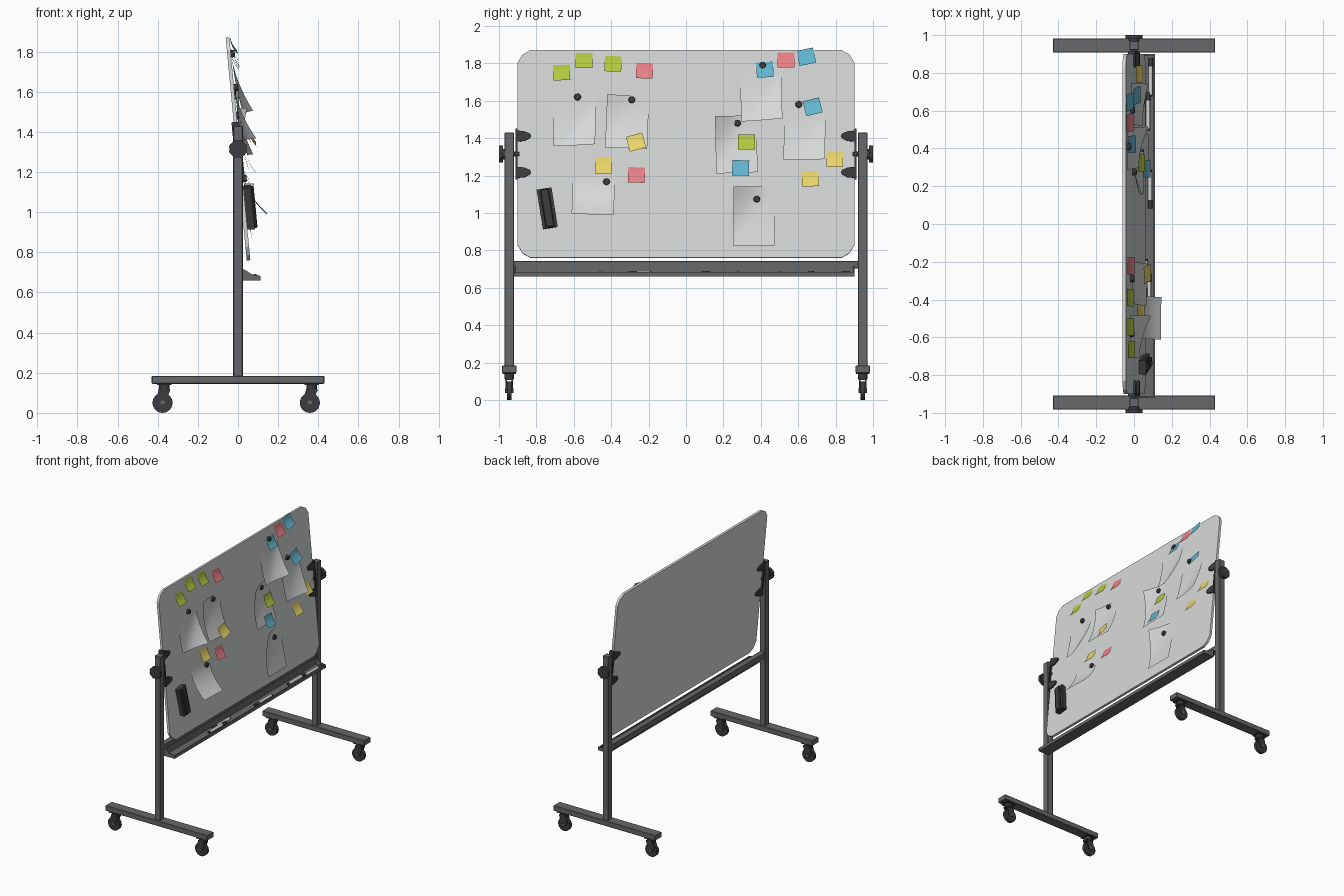
import bpy, bmesh, math
from mathutils import Matrix, Vector

if "Cube" in bpy.data.objects:
    bpy.data.objects.remove(bpy.data.objects["Cube"])


def material(name, r, g, b):
    m = bpy.data.materials.new(name)
    m.diffuse_color = (r, g, b, 1)
    m.use_nodes = True
    m.node_tree.nodes["Principled BSDF"].inputs["Base Color"].default_value = m.diffuse_color
    return m


WHITE = material("board white", .68, .70, .69)
GREY = material("frame grey", .14, .14, .145)
BLACK = material("black plastic", .045, .045, .047)
GREEN = material("note green", .44, .58, .05)
RED = material("note red", .85, .23, .25)
BLUE = material("note blue", .12, .46, .62)
YELLOW = material("note yellow", .86, .70, .15)

# Board frame: local x = board normal, y = along, z = up the board; tilts about the pivot
PIVOT_Z = 1.315
TILT = Matrix.Translation((0, 0, PIVOT_Z)) @ Matrix.Rotation(-math.radians(5.4), 4, 'Y')
FLAT = Matrix.Identity(4)


def finish(name, bm, mat, M=FLAT, smooth=False):
    bm.transform(M)
    me = bpy.data.meshes.new(name)
    bm.to_mesh(me)
    bm.free()
    me.materials.append(mat)
    ob = bpy.data.objects.new(name, me)
    bpy.context.collection.objects.link(ob)
    if smooth:
        bpy.ops.object.select_all(action='DESELECT')
        bpy.context.view_layer.objects.active = ob
        ob.select_set(True)
        bpy.ops.object.shade_smooth_by_angle(angle=math.radians(35))
    return ob


def box(name, mat, x, y, z, M=FLAT, bevel=0):
    """Box from (min, max) ranges."""
    bm = bmesh.new()
    bmesh.ops.create_cube(bm, size=1)
    for v in bm.verts:
        v.co = Vector([r[0] if c < 0 else r[1] for c, r in zip(v.co, (x, y, z))])
    bmesh.ops.recalc_face_normals(bm, faces=bm.faces)
    if bevel:
        bmesh.ops.bevel(bm, geom=bm.edges[:], offset=bevel, segments=1, affect='EDGES')
    return finish(name, bm, mat, M)


def cyl(name, mat, c, r, depth, axis='Z', M=FLAT, seg=20, r2=None):
    bm = bmesh.new()
    bmesh.ops.create_cone(bm, cap_ends=True, segments=seg, radius1=r,
                          radius2=r if r2 is None else r2, depth=depth)
    R = {'X': Matrix.Rotation(math.pi / 2, 4, 'Y'),
         'Y': Matrix.Rotation(-math.pi / 2, 4, 'X'), 'Z': FLAT}[axis]
    return finish(name, bm, mat, M @ Matrix.Translation(c) @ R, True)


def prism(name, mat, pts, axis, lo, hi, M=FLAT):
    """Extrude a profile: axis Y takes (x, z) points, axis X takes (y, z) points."""
    bm = bmesh.new()
    place = (lambda p, t: (p[0], t, p[1])) if axis == 'Y' else (lambda p, t: (t, p[0], p[1]))
    f = bm.faces.new([bm.verts.new(place(p, lo)) for p in pts])
    ext = bmesh.ops.extrude_face_region(bm, geom=[f])
    off = Vector((0, hi - lo, 0)) if axis == 'Y' else Vector((hi - lo, 0, 0))
    bmesh.ops.translate(bm, vec=off, verts=[g for g in ext['geom'] if isinstance(g, bmesh.types.BMVert)])
    bmesh.ops.recalc_face_normals(bm, faces=bm.faces)
    return finish(name, bm, mat, M)


def sheet(name, mat, y, z, w, h, rot=0, base=.013, curl=.03, pin=1, corner=(0, 0), lift=0, n=8):
    """Curling paper on the board; y, z are world positions of its centre."""
    bm = bmesh.new()
    bmesh.ops.create_grid(bm, x_segments=n, y_segments=n, size=1)
    c, s = math.cos(math.radians(rot)), math.sin(math.radians(rot))
    for v in bm.verts:
        a, b = v.co.x, v.co.y
        t = max(0, (pin - b) / (pin + 1))
        k = max(0, corner[0] * a + corner[1] * b - .3) / 1.7
        d = base + curl * t * t + lift * k ** 1.5
        shrink = 1 - .5 * lift * k
        p, q = a * w / 2 * shrink, b * h / 2 * shrink
        v.co = (d, y + p * c - q * s, (z - PIVOT_Z) + p * s + q * c)
    return finish(name, bm, mat, TILT, True)


# Whiteboard panel with cut corners
bm = bmesh.new()
bmesh.ops.create_cube(bm, size=1)
bmesh.ops.scale(bm, vec=(.018, 1.80, 1.115), verts=bm.verts)
corners = [e for e in bm.edges if abs(e.verts[0].co.x - e.verts[1].co.x) > .01]
bmesh.ops.bevel(bm, geom=corners, offset=.068, segments=2, profile=.4, affect='EDGES')
finish("whiteboard_panel", bm, WHITE, TILT)

# Stand sides: feet, posts, casters, pivots and clamps
for side, s in (("left", -1), ("right", 1)):
    yc = .945 * s
    box(side + "_foot", GREY, (-.43, .43), (yc - .038, yc + .038), (.145, .185), bevel=.003)
    box(side + "_post", GREY, (-.024, .024), (yc - .025, yc + .025), (.18, 1.43), bevel=.003)
    for end, e in (("rear", -1), ("fore", 1)):
        n, x = f"{side}_{end}_caster_", .367 * e
        box(n + "mount", BLACK, (x - .036, x + .036), (yc - .036, yc + .036), (.138, .147))
        cyl(n + "swivel", BLACK, (x, yc, .127), .026, .03)
        wx = x - .009
        for f in (-1, 1):
            prism(n + "fork", BLACK, [(x - .028, .115), (x + .028, .115), (wx + .018, .045),
                                      (wx - .018, .045), (wx - .03, .075)], 'Y',
                  yc + f * .016 - .003, yc + f * .016 + .003)
        box(n + "crown", BLACK, (x - .028, x + .028), (yc - .022, yc + .022), (.107, .118))
        cyl(n + "wheel", BLACK, (wx, yc, .05), .05, .024, 'Y', seg=24)
        cyl(n + "axle", GREY, (wx, yc, .05), .012, .046, 'Y', seg=12)
    # Pivot shaft and lobed knob
    cyl(side + "_pivot_shaft", BLACK, (0, s * .94, PIVOT_Z), .014, .10, 'Y')
    cyl(side + "_knob_collar", BLACK, (0, s * .975, PIVOT_Z), .028, .014, 'Y')
    bm = bmesh.new()
    bmesh.ops.create_cone(bm, cap_ends=True, segments=24, radius1=.046, radius2=.046, depth=.021)
    for v in bm.verts:
        if round(math.atan2(v.co.y, v.co.x) / (math.pi / 12)) % 3 == 0:
            v.co.x *= .92
            v.co.y *= .92
    finish(side + "_knob", bm, BLACK, Matrix.Translation((0, s * .9895, PIVOT_Z))
           @ Matrix.Rotation(math.pi / 2, 4, 'X'))
    # Clamp plate with two jaws gripping the board edge
    box(side + "_clamp_plate", BLACK, (-.02, .02), tuple(sorted((s * .90, s * .912))), (-.135, .135), TILT)
    for jz in (-.1, .095):
        jaw = [(s * .905, jz - .03), (s * .865, jz - .026), (s * .835, jz - .012),
               (s * .828, jz), (s * .835, jz + .014), (s * .865, jz + .026), (s * .905, jz + .03)]
        for lo, hi in ((.009, .02), (-.02, -.009)):
            prism(side + "_clamp_jaw", BLACK, jaw, 'X', lo, hi, TILT)

# Cross bar and pen tray
box("cross_bar", GREY, (-.022, .022), (-.922, .922), (.703, .743), bevel=.002)
prism("pen_tray", GREY, [(.02, .66), (.11, .66), (.11, .684), (.104, .684), (.104, .667),
                         (.03, .667), (.03, .715), (.02, .715)], 'Y', -.915, .9)
for s in (-1, 1):
    y0 = -.92 if s < 0 else .893
    prism("tray_end_cap", GREY, [(.02, .66), (.112, .66), (.112, .682), (.07, .69),
                                 (.035, .712), (.02, .718)], 'Y', y0, y0 + .008)

# Marker pens: white barrel, black cap and tip
for i, (y, x, cap) in enumerate(((-.38, .08, 1), (-.27, .062, -1), (.2, .085, -1), (.58, .075, 1), (.76, .088, 1))):
    cyl(f"pen_{i}_barrel", WHITE, (x, y, .679), .011, .15, 'Y', seg=12)
    cyl(f"pen_{i}_cap", BLACK, (x, y + cap * .095, .679), .012, .045, 'Y', seg=12)
    cyl(f"pen_{i}_end", BLACK, (x, y - cap * .08, .679), .009, .012, 'Y', seg=12)

# Paper sheets: y, z, width, height, rotation, curl, curled corner, lift
PAPERS = [(-.595, 1.50, .225, .29, 0, .022, (1, -1), .06),
          (-.315, 1.485, .225, .29, -2, .055, (-1, 1), .02),
          (-.495, 1.10, .225, .24, -2, .10, (0, 0), 0),
          (.268, 1.365, .222, .31, 2, .03, (-1, 1), .05),
          (.402, 1.65, .222, .32, 2, .03, (1, -1), .05),
          (.635, 1.44, .222, .32, -1, .03, (1, -1), .03),
          (.362, .98, .222, .32, 0, .02, (-1, 1), .05)]
for i, (y, z, w, h, r, cu, co, li) in enumerate(PAPERS):
    sheet(f"paper_{i}", WHITE, y, z, w, h, r, curl=cu, pin=.8, corner=co, lift=li)

# Round magnets
for y, z in ((-.58, 1.62), (-.29, 1.605), (-.425, 1.165), (.275, 1.48), (.41, 1.79), (.603, 1.58), (.378, 1.072)):
    cyl("magnet", BLACK, (.019, y, z - PIVOT_Z), .019, .02, 'X', TILT, seg=16, r2=.016)

# Sticky notes: colour, y, z, rotation, stand-off
NOTES = [(GREEN, -.665, 1.75, 2, .012), (GREEN, -.545, 1.815, 0, .012), (GREEN, -.39, 1.797, -2, .012),
         (GREEN, .323, 1.375, 0, .03), (RED, -.222, 1.76, -2, .012), (RED, -.265, 1.20, -2, .012),
         (RED, .535, 1.817, 0, .012), (BLUE, .422, 1.765, 3, .018), (BLUE, .643, 1.835, 12, .012),
         (BLUE, .677, 1.565, 14, .025), (BLUE, .292, 1.235, -2, .045), (YELLOW, -.267, 1.372, 15, .062),
         (YELLOW, -.442, 1.25, 0, .015), (YELLOW, .795, 1.283, 0, .012), (YELLOW, .665, 1.18, 2, .012)]
for col, y, z, r, base in NOTES:
    sheet("sticky_note", col, y, z, .09, .085, r, base, .03, n=4)

# Board eraser clinging to the panel
E = TILT @ Matrix.Translation((0, -.742, 1.02 - PIVOT_Z)) @ Matrix.Rotation(math.radians(9), 4, 'X')
box("eraser_felt", BLACK, (.009, .03), (-.036, .036), (-.105, .105), E)
prism("eraser_grip", BLACK, [(-.04, -.107), (.04, -.107), (.04, .107), (-.04, .107)], 'X', .028, .046, E)
box("eraser_handle", BLACK, (.044, .06), (-.024, .024), (-.103, .103), E, bevel=.005)
